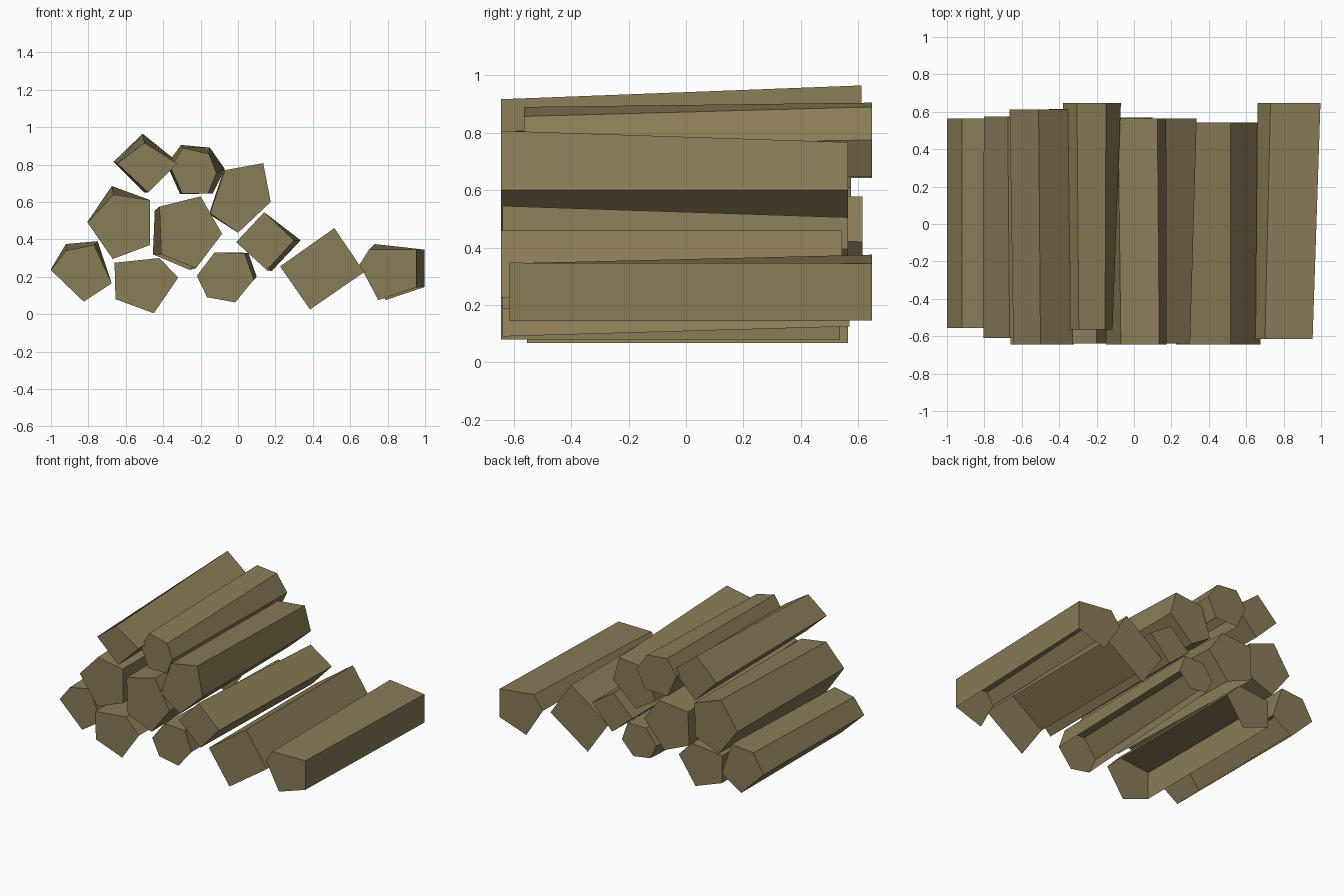
import bpy, bmesh

bark = bpy.data.materials.new("olive_brown_wood")
bark.diffuse_color = (0.25, 0.20, 0.095, 1)


def log(name, y0, y1, front, back=None, open_sides=()):
    """Prism from a front outline (clockwise) to a back outline; open_sides are left out."""
    back = back or front
    bm = bmesh.new()
    a = [bm.verts.new((x, y0, z)) for x, z in front]
    b = [bm.verts.new((x, y1, z)) for x, z in back]
    bm.faces.new(a[::-1])
    bm.faces.new(b)
    n = len(a)
    for i in range(n):
        j = (i + 1) % n
        if i not in open_sides:
            bm.faces.new((a[i], a[j], b[j], b[i]))
    mesh = bpy.data.meshes.new(name)
    bm.to_mesh(mesh)
    bm.free()
    mesh.materials.append(bark)
    bpy.context.collection.objects.link(bpy.data.objects.new(name, mesh))


# bottom row, hollow underneath
log("log_bottom_far_left", -0.555, 0.565,
    [(-1, .235), (-.92, .34), (-.77, .37), (-.675, .165), (-.825, .067)],
    [(-1, .24), (-.92, .375), (-.75, .39), (-.675, .165), (-.825, .067)],
    open_sides=(3,))
log("log_bottom_left", -0.645, 0.537,
    [(-.66, .275), (-.42, .30), (-.32, .195), (-.45, .005), (-.655, .08)],
    open_sides=(2, 3))
log("log_bottom_middle", -0.64, 0.57,
    [(-.22, .205), (-.125, .33), (.035, .325), (.085, .185), (-.015, .063), (-.165, .09)],
    [(-.17, .225), (-.09, .328), (.055, .328), (.10, .20), (.01, .105), (-.12, .125)],
    open_sides=(3, 4))
log("log_bottom_right", -0.645, 0.543,
    [(.225, .255), (.515, .46), (.675, .225), (.385, .025)],
    open_sides=(2, 3))
log("log_bottom_far_right", -0.615, 0.648,
    [(.65, .265), (.70, .345), (.955, .347), (.955, .143), (.75, .075)],
    [(.66, .28), (.73, .375), (.997, .345), (.997, .145), (.79, .075)],
    open_sides=(3, 4))

# middle row
log("log_middle_left", -0.61, 0.575,
    [(-.805, .49), (-.665, .64), (-.47, .61), (-.47, .37), (-.67, .295)],
    [(-.803, .495), (-.675, .685), (-.47, .61), (-.472, .375), (-.66, .305)])
log("log_middle_centre", -0.64, 0.615,
    [(-.42, .575), (-.20, .63), (-.085, .43), (-.225, .245), (-.41, .32)],
    [(-.445, .555), (-.22, .577), (-.105, .42), (-.26, .237), (-.455, .32)],
    open_sides=(3,))
log("log_middle_right", -0.64, 0.565,
    [(-.01, .385), (.14, .545), (.30, .395), (.155, .235)],
    [(.02, .365), (.17, .505), (.335, .395), (.18, .23)])

# top row
log("log_top_left", -0.645, 0.612,
    [(-.645, .805), (-.50, .917), (-.325, .805), (-.48, .65)],
    [(-.665, .815), (-.51, .965), (-.33, .82), (-.50, .65)])
log("log_top_middle", -0.565, 0.648,
    [(-.36, .785), (-.295, .89), (-.155, .857), (-.115, .755), (-.16, .645), (-.30, .645)],
    [(-.38, .80), (-.305, .905), (-.15, .89), (-.07, .775), (-.135, .645), (-.31, .642)],
    open_sides=(4,))
log("log_top_right", -0.645, 0.565,
    [(-.07, .77), (.135, .807), (.175, .60), (0, .435), (-.15, .54)],
    [(-.085, .745), (.125, .767), (.172, .60), (-.005, .44), (-.155, .535)])
